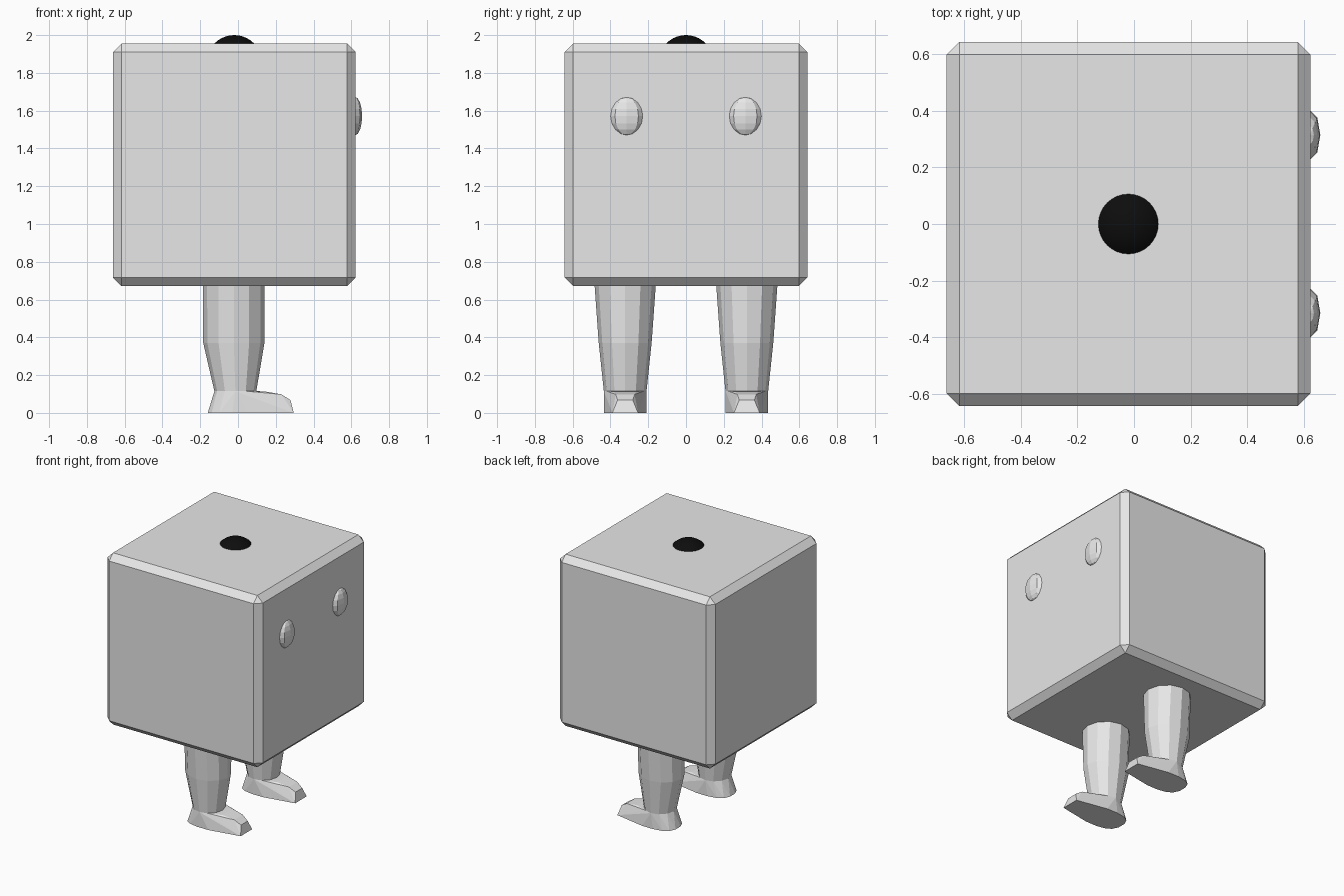
import bpy, bmesh, math
from mathutils import Matrix, Vector

if "Cube" in bpy.data.objects:
    bpy.data.objects.remove(bpy.data.objects["Cube"])


def material(name, v):
    m = bpy.data.materials.new(name)
    m.diffuse_color = (v, v, v, 1)
    m.use_nodes = True
    m.node_tree.nodes["Principled BSDF"].inputs["Base Color"].default_value = m.diffuse_color
    return m


GREY = material("light grey", 0.8)
BLACK = material("black", 0.004)


def make_object(name, bm, mat):
    bmesh.ops.recalc_face_normals(bm, faces=bm.faces)
    me = bpy.data.meshes.new(name)
    bm.to_mesh(me)
    bm.free()
    me.materials.append(mat)
    ob = bpy.data.objects.new(name, me)
    bpy.context.collection.objects.link(ob)
    return ob


def ellipsoid(name, centre, radii, segs, rings, mat):
    bm = bmesh.new()
    bmesh.ops.create_uvsphere(bm, u_segments=segs, v_segments=rings, radius=1)
    bmesh.ops.transform(bm, verts=bm.verts,
                        matrix=Matrix.Translation(centre) @ Matrix.Diagonal((*radii, 1)))
    return make_object(name, bm, mat)


# Body: chamfered cube
bm = bmesh.new()
bmesh.ops.create_cube(bm, size=1.284)
bmesh.ops.translate(bm, verts=bm.verts, vec=(-0.019, 0, 1.313))
bmesh.ops.bevel(bm, geom=bm.edges[:], offset=0.045, segments=1, affect='EDGES')
make_object("body", bm, GREY)

# Button on top, sunk into the body
button = ellipsoid("top_button", (-0.02, 0, 1.853), (0.147,) * 3, 32, 20, BLACK)
for p in button.data.polygons:
    p.use_smooth = True

# Leg rings: centre x, radius x, radius y, z
SIDES = 12
RINGS = [(-0.022, 0.163, 0.163, 0.69), (-0.022, 0.162, 0.140, 0.37),
         (-0.014, 0.111, 0.113, 0.115)]
# Foot half outline points (x, half width, z)
FOOT = [(-0.16, 0.03, 0), (-0.14, 0.075, 0), (-0.10, 0.10, 0), (-0.03, 0.113, 0),
        (0.06, 0.112, 0), (0.295, 0.068, 0),
        (0.14, 0.06, 0.114), (0.23, 0.05, 0.098), (0.278, 0.04, 0.068)]


def ring_points(ring, y):
    cx, rx, ry, z = ring
    return [Vector((cx + rx * math.cos(math.tau * i / SIDES),
                    y + ry * math.sin(math.tau * i / SIDES), z)) for i in range(SIDES)]


for side, s in (("left", 1), ("right", -1)):
    y = 0.322 * s
    # Leg: lofted tapering shaft
    bm = bmesh.new()
    loops = [[bm.verts.new(p) for p in ring_points(r, y)] for r in RINGS]
    for a, b in zip(loops, loops[1:]):
        for i in range(SIDES):
            j = (i + 1) % SIDES
            bm.faces.new((a[i], a[j], b[j], b[i]))
    bm.faces.new(loops[0])
    make_object(side + "_leg", bm, GREY)

    # Foot: faceted hull from ankle to toe
    bm = bmesh.new()
    for p in ring_points(RINGS[-1], y):
        bm.verts.new(p)
    for x, w, z in FOOT:
        for k in (1, -1):
            bm.verts.new((x, y + k * w, z))
    bmesh.ops.convex_hull(bm, input=bm.verts)
    bmesh.ops.delete(bm, geom=[v for v in bm.verts if not v.link_faces], context='VERTS')
    make_object(side + "_foot", bm, GREY)

    # Eye: low-poly flattened bump
    ellipsoid(side + "_eye", (0.62, 0.314 * s, 1.571), (0.037, 0.088, 0.101), 8, 8, GREY)
